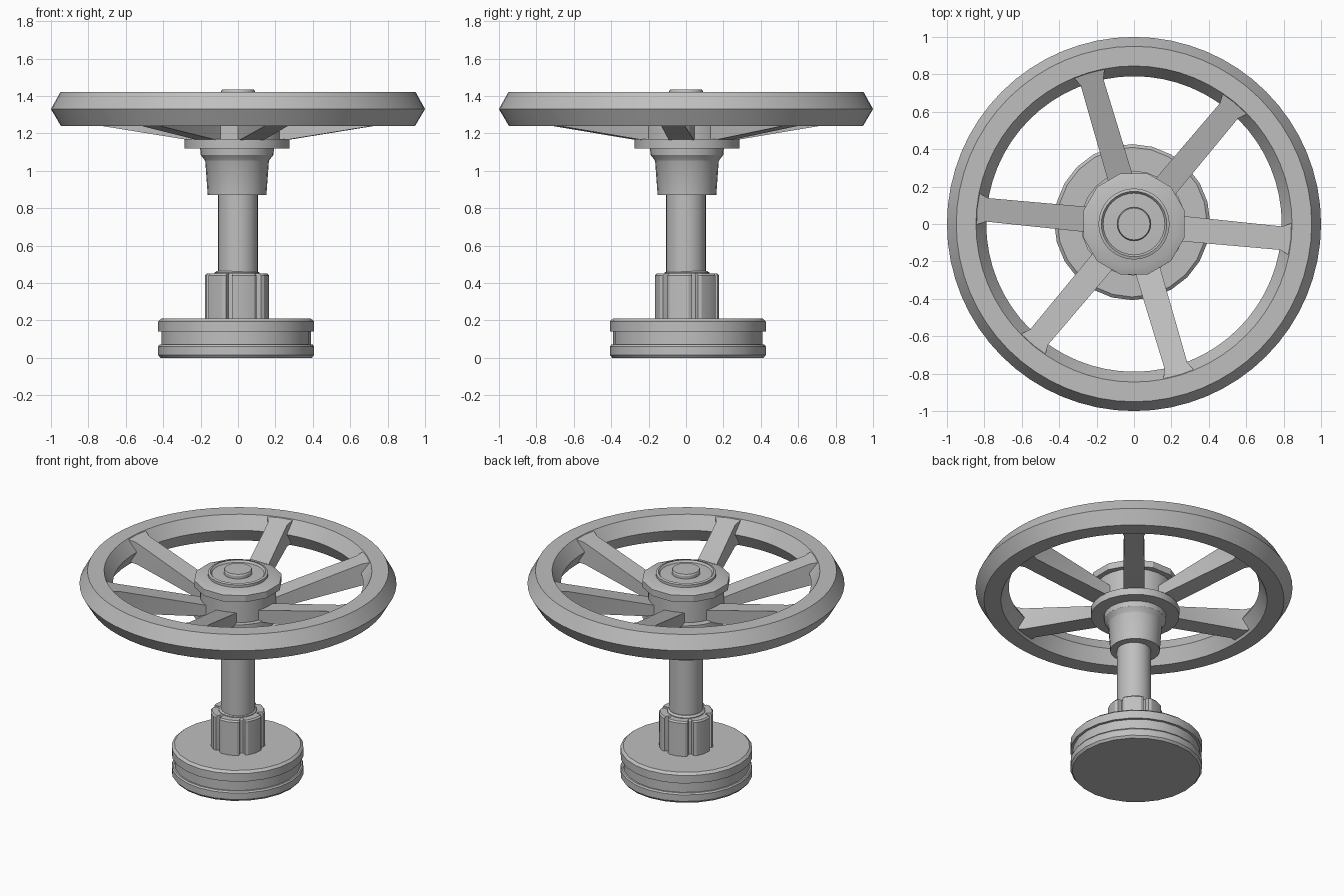
import bpy, bmesh, math

cube = bpy.data.objects.get("Cube")
if cube:
    bpy.data.objects.remove(cube, do_unlink=True)

metal = bpy.data.materials.new("grey_metal")
metal.use_nodes = True
GREY = (0.52, 0.52, 0.52, 1)
metal.diffuse_color = GREY
metal.node_tree.nodes["Principled BSDF"].inputs["Base Color"].default_value = GREY


def bridge(name, rings, loop=False, centre=(0, 0)):
    """Join equal-sized rings of points with quads, then cap or close them."""
    bm = bmesh.new()
    vs = [[bm.verts.new((x + centre[0], y + centre[1], z)) for x, y, z in r] for r in rings]
    n = len(vs[0])
    pairs = list(zip(vs, vs[1:]))
    if loop:
        pairs.append((vs[-1], vs[0]))
    else:
        bm.faces.new(vs[0])
        bm.faces.new(vs[-1])
    for a, b in pairs:
        for i in range(n):
            j = (i + 1) % n
            bm.faces.new((a[i], a[j], b[j], b[i]))
    bmesh.ops.recalc_face_normals(bm, faces=bm.faces)
    mesh = bpy.data.meshes.new(name)
    bm.to_mesh(mesh)
    bm.free()
    mesh.materials.append(metal)
    ob = bpy.data.objects.new(name, mesh)
    bpy.context.collection.objects.link(ob)
    bpy.ops.object.select_all(action='DESELECT')
    ob.select_set(True)
    bpy.context.view_layer.objects.active = ob
    bpy.ops.object.shade_smooth_by_angle(angle=math.radians(25))
    return ob


def polar(r, deg, z):
    a = math.radians(deg)
    return (r * math.cos(a), r * math.sin(a), z)


def lathe(name, profile, sides, loop=False, centre=(0, 0), turn=0):
    rings = [[polar(r, turn + 360 * i / sides, z) for i in range(sides)] for r, z in profile]
    return bridge(name, rings, loop, centre)


STEM = (-0.005, 0.005)
BASE = (-0.01, 0.01)

# Valve disc with a groove round its edge
lathe("base_disc", [(0.405, 0), (0.417, 0.015), (0.417, 0.06), (0.41, 0.07), (0.4, 0.07),
                    (0.4, 0.14), (0.417, 0.14), (0.417, 0.195), (0.4, 0.21)], 24, centre=BASE)

# Castellated nut: six teeth with narrow grooves
outline = []
for k in range(6):
    mid = -15 + 60 * k
    outline += [(0.137, mid - 26), (0.165, mid - 24), (0.172, mid - 18), (0.172, mid),
                (0.172, mid + 18), (0.165, mid + 24), (0.137, mid + 26)]
bridge("castle_nut", [[polar(r * s, a, z) for r, a in outline]
                      for s, z in ((1, 0.2), (1, 0.44), (0.95, 0.45))], centre=STEM)

# Stem, collar and sleeve
lathe("stem_collar", [(0.12, 0.44), (0.12, 0.455), (0.107, 0.465)], 24, centre=STEM)
lathe("stem", [(0.107, 0.2), (0.107, 0.9)], 24)
lathe("sleeve", [(0.157, 0.87), (0.17, 1.05), (0.175, 1.06), (0.195, 1.085), (0.198, 1.13)],
      24, centre=STEM)

# Hub: lower flange, body, upper faceted nut, dished cap and knob
lathe("hub_flange", [(0.28, 1.12), (0.28, 1.17)], 24, centre=STEM)
lathe("hub_body", [(0.24, 1.16), (0.24, 1.34)], 24)
lathe("hub_nut", [(0.28, 1.33), (0.28, 1.375), (0.235, 1.392)], 12, turn=15)
lathe("hub_cap", [(0.19, 1.385), (0.19, 1.41), (0.175, 1.415), (0.165, 1.402), (0.09, 1.405)], 32)
lathe("hub_knob", [(0.09, 1.39), (0.09, 1.425), (0.085, 1.435)], 24)

# Rim with a six-sided section
lathe("wheel_rim", [(1.0, 1.33), (0.95, 1.42), (0.845, 1.42), (0.79, 1.333),
                    (0.84, 1.24), (0.947, 1.24)], 64, loop=True)

# Spokes deepen and flare towards the rim
for i, deg in enumerate((-5.5, 50, 106.5, 174.5, 230, 286.5)):
    rings = []
    for r, half, low, high in ((0.2, 0.068, 1.155, 1.23), (0.79, 0.063, 1.25, 1.4),
                               (0.85, 0.09, 1.26, 1.418)):
        ring = []
        for w, z in ((-half, low), (half, low), (half, high), (-half, high)):
            x, y, _ = polar(r, deg, z)
            dx, dy, _ = polar(w, deg + 90, z)
            ring.append((x + dx, y + dy, z))
        rings.append(ring)
    bridge(f"spoke_{i + 1}", rings)
